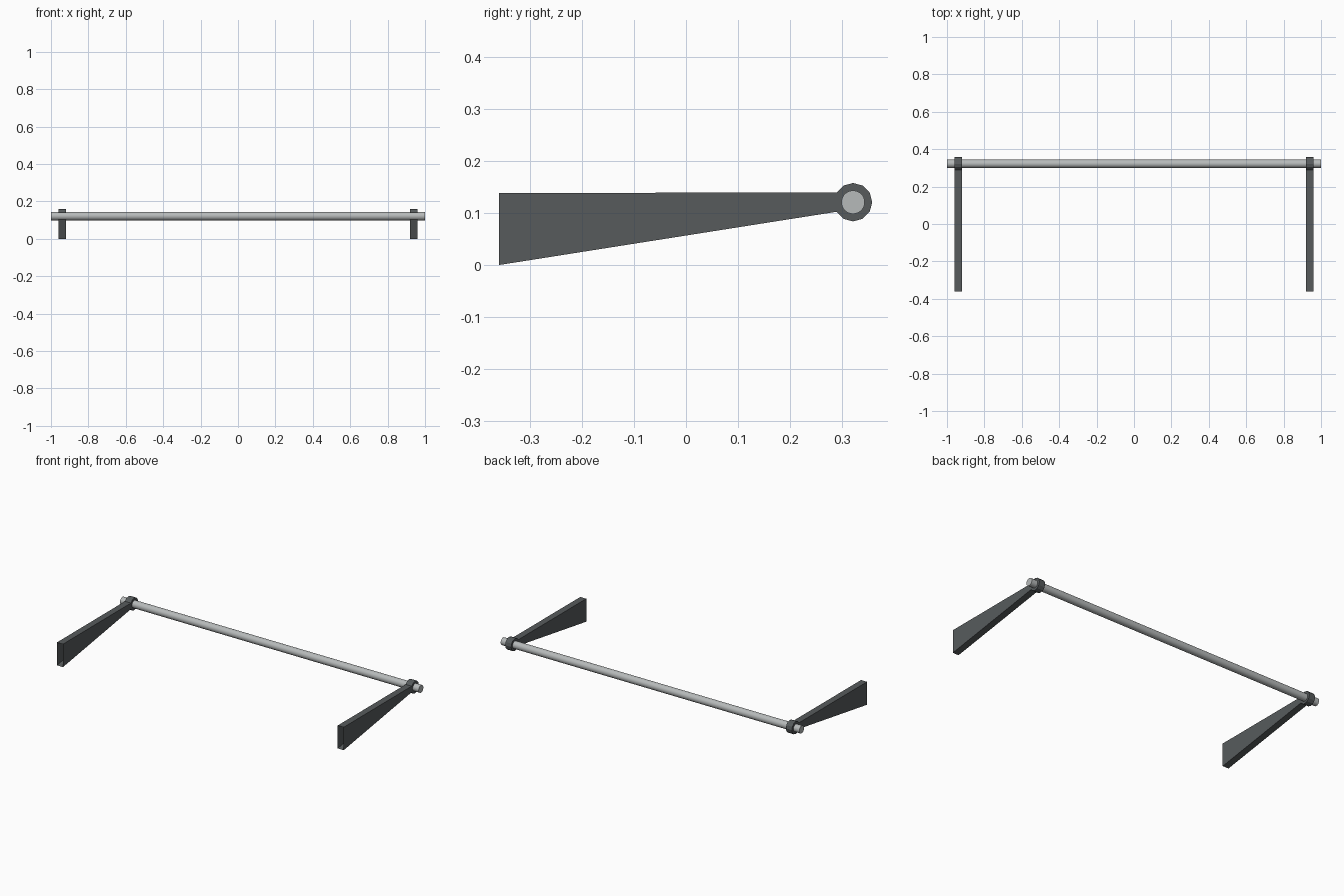
import bpy, bmesh, math

if "Cube" in bpy.data.objects:
    bpy.data.objects.remove(bpy.data.objects["Cube"])

ROD_Y, ROD_Z = 0.322, 0.121


def material(name, rgb):
    m = bpy.data.materials.new(name)
    m.diffuse_color = (*rgb, 1)
    m.use_nodes = True
    m.node_tree.nodes["Principled BSDF"].inputs["Base Color"].default_value = m.diffuse_color
    return m


dark = material("dark grey", (0.095, 0.105, 0.108))
steel = material("light steel", (0.47, 0.49, 0.49))


# Tapered wall bracket ending in a 12-sided eye, open at the wall end
def bracket(name, cx, width=0.04, eye_r=0.037):
    outline = [(-0.36, 0.139), (-0.36, 0.0)]
    for i in range(-5, 6):  # eye, skipping the corner that joins the arm
        a = math.radians(30 * i)
        outline.append((ROD_Y + eye_r * math.cos(a), ROD_Z + eye_r * math.sin(a)))
    bm = bmesh.new()
    left = [bm.verts.new((cx - width / 2, y, z)) for y, z in outline]
    right = [bm.verts.new((cx + width / 2, y, z)) for y, z in outline]
    bm.faces.new(left[::-1])
    bm.faces.new(right)
    n = len(outline)
    for i in range(1, n):  # edge 0 is the open wall end
        j = (i + 1) % n
        bm.faces.new((left[i], left[j], right[j], right[i]))
    bmesh.ops.recalc_face_normals(bm, faces=bm.faces)
    mesh = bpy.data.meshes.new(name)
    bm.to_mesh(mesh)
    bm.free()
    mesh.materials.append(dark)
    bpy.context.collection.objects.link(bpy.data.objects.new(name, mesh))


bracket("left_bracket", -0.94)
bracket("right_bracket", 0.94)

# Long round rail through both eyes
bpy.ops.mesh.primitive_cylinder_add(vertices=32, radius=0.0225, depth=2,
                                    location=(0, ROD_Y, ROD_Z),
                                    rotation=(0, math.pi / 2, 0))
rail = bpy.context.object
rail.name = "rail"
rail.data.materials.append(steel)
bpy.ops.object.shade_smooth_by_angle(angle=math.radians(35))
